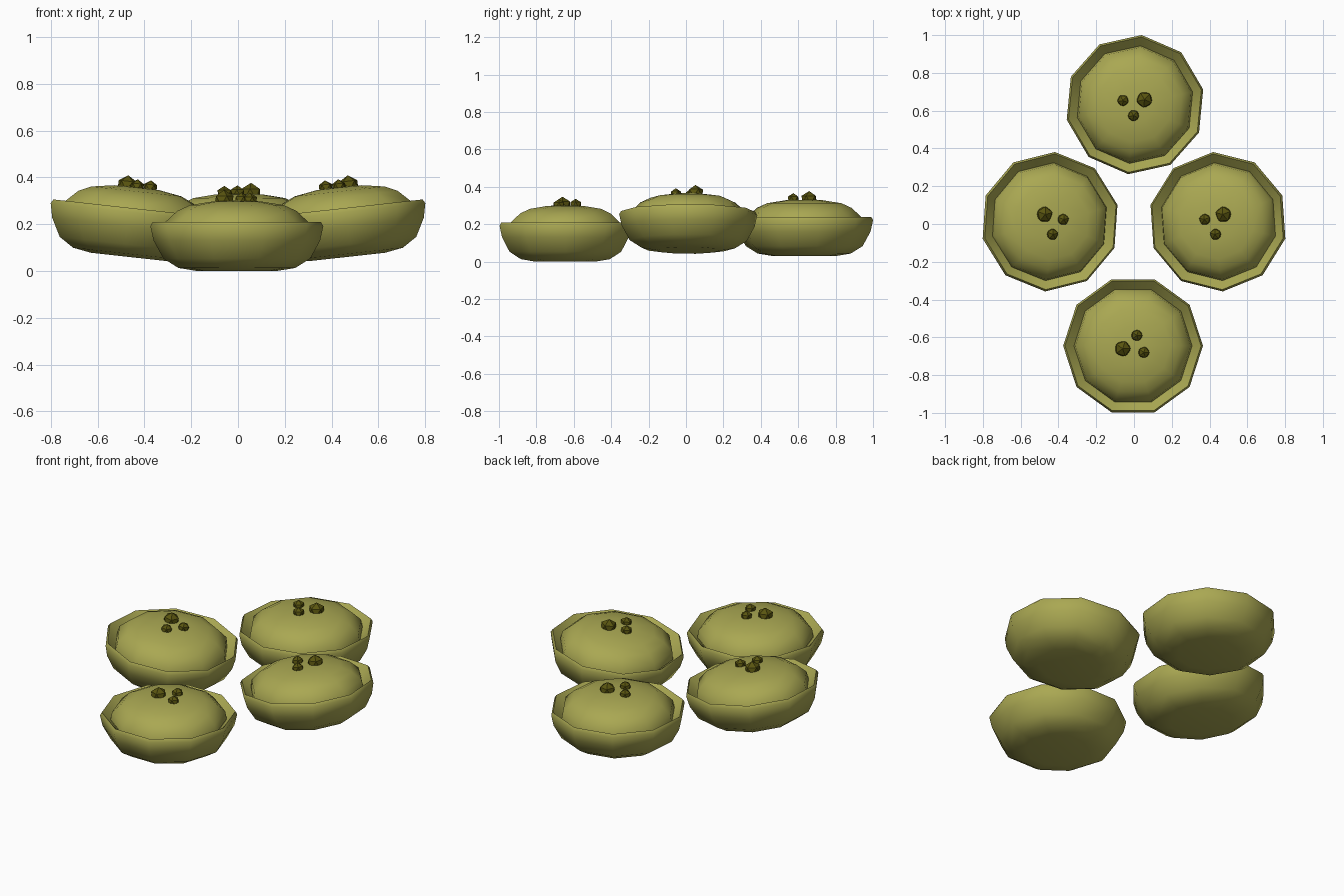
import bpy, bmesh, math
from mathutils import Matrix

cube = bpy.data.objects.get("Cube")
if cube:
    bpy.data.objects.remove(cube, do_unlink=True)


def make_material(name, rgb):
    mat = bpy.data.materials.new(name)
    mat.use_nodes = True
    mat.diffuse_color = (*rgb, 1)
    bsdf = next(n for n in mat.node_tree.nodes if n.type == 'BSDF_PRINCIPLED')
    bsdf.inputs["Base Color"].default_value = (*rgb, 1)
    return mat


OLIVE = make_material("olive green", (0.40, 0.39, 0.085))
DARK = make_material("dark olive", (0.10, 0.09, 0.005))
SIDES = 10

# Lathe profiles as (radius, height)
BOWL = [(0, 0.005), (0.17, 0.005), (0.25, 0.018), (0.314, 0.058), (0.356, 0.135),
        (0.37, 0.197), (0.36, 0.214), (0.312, 0.165), (0, 0.165)]
DOME = [(0, 0.17), (0.313, 0.17), (0.305, 0.215), (0.255, 0.262), (0.2, 0.287),
        (0.1, 0.303), (0, 0.306)]
# Seeds as (x, y, z, radius)
SEEDS = [(-0.055, -0.015, 0.306, 0.046), (0.02, 0.055, 0.308, 0.033), (0.057, -0.035, 0.306, 0.033)]


def finish(bm, name, mat, matrix, smooth):
    bmesh.ops.transform(bm, matrix=matrix, verts=bm.verts)
    bmesh.ops.recalc_face_normals(bm, faces=bm.faces)
    mesh = bpy.data.meshes.new(name)
    bm.to_mesh(mesh)
    bm.free()
    mesh.materials.append(mat)
    obj = bpy.data.objects.new(name, mesh)
    bpy.context.collection.objects.link(obj)
    if smooth:
        bpy.ops.object.select_all(action='DESELECT')
        obj.select_set(True)
        bpy.context.view_layer.objects.active = obj
        bpy.ops.object.shade_smooth_by_angle(angle=math.radians(42))


def lathe(name, profile, mat, matrix):
    bm = bmesh.new()
    verts = [bm.verts.new((r, 0, z)) for r, z in profile]
    edges = [bm.edges.new(pair) for pair in zip(verts, verts[1:])]
    bmesh.ops.spin(bm, geom=verts + edges, cent=(0, 0, 0), axis=(0, 0, 1),
                   angle=math.tau, steps=SIDES)
    bmesh.ops.remove_doubles(bm, verts=bm.verts, dist=0.0005)
    finish(bm, name, mat, matrix, True)


def filled_bowl(side, location, turn, tilt=0, mirror=False):
    matrix = (Matrix.Diagonal((-1 if mirror else 1, 1, 1, 1))
              @ Matrix.Translation(location)
              @ Matrix.Rotation(math.radians(tilt), 4, 'Y')
              @ Matrix.Rotation(math.radians(turn), 4, 'Z'))
    lathe(side + "_bowl", BOWL, OLIVE, matrix)
    lathe(side + "_domed_filling", DOME, OLIVE, matrix)
    # Small faceted seeds on top of the dome
    for i, (x, y, z, radius) in enumerate(SEEDS):
        bm = bmesh.new()
        bmesh.ops.create_icosphere(bm, subdivisions=1, radius=radius,
                                   matrix=Matrix.Translation((x, y, z)))
        finish(bm, f"{side}_seed_{i + 1}", DARK, matrix, False)


# Front and back bowls lie level, the side bowls lean inward
filled_bowl("front", (-0.005, -0.645, -0.005), 0)
filled_bowl("back", (0.005, 0.632, 0.025), 192.5)
filled_bowl("right", (-0.466, 0.012, 0.055), -58, tilt=6.3)
filled_bowl("left", (-0.466, 0.012, 0.055), -58, tilt=6.3, mirror=True)
